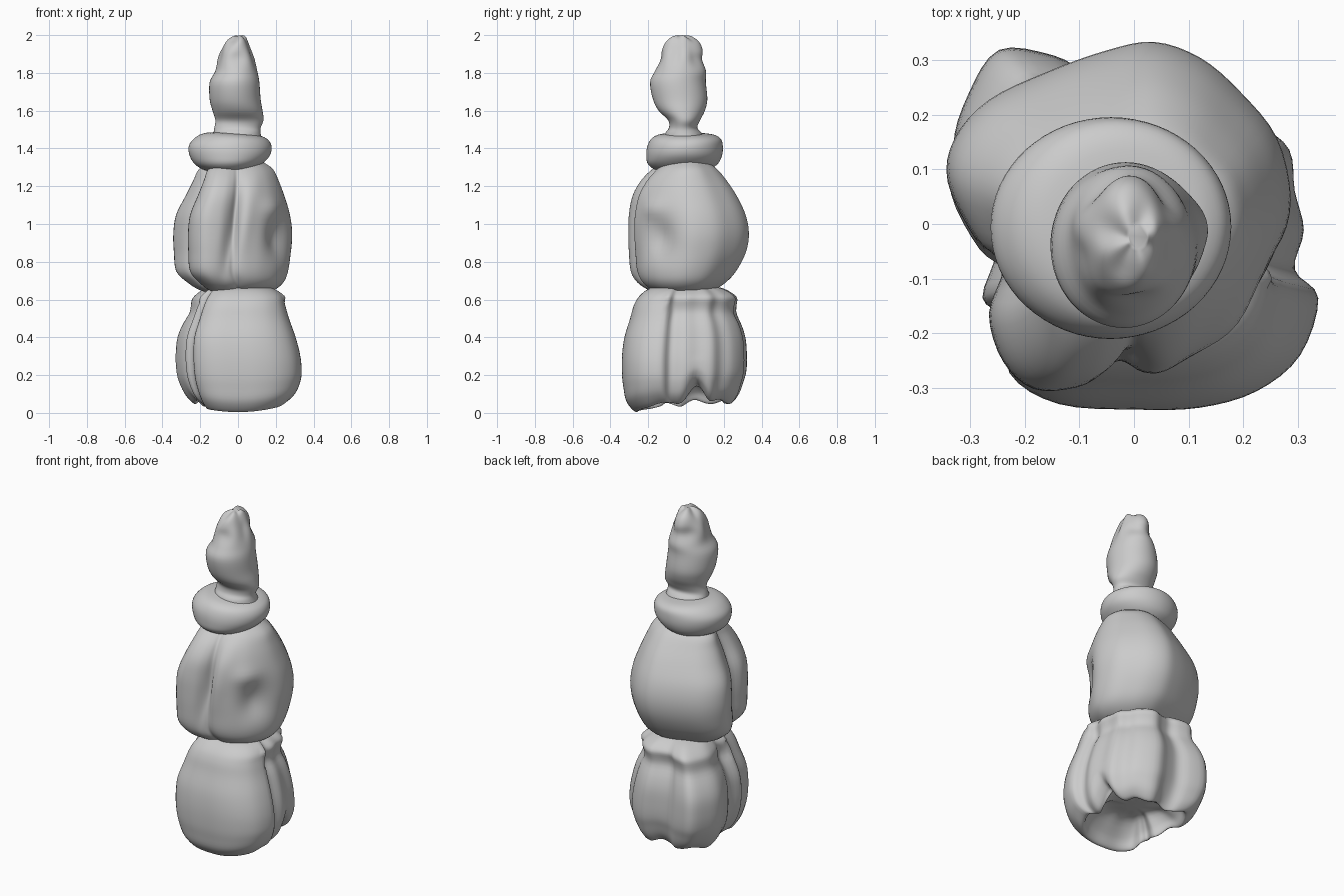
import bpy, bmesh, math
from mathutils import Vector


def catmull(pts, steps, closed):
    """Smoothly resample a list of equal-length tuples."""
    n, out = len(pts), []
    get = (lambda i: pts[i % n]) if closed else (lambda i: pts[max(0, min(n - 1, i))])
    for i in range(n if closed else n - 1):
        quad = [get(i + k) for k in (-1, 0, 1, 2)]
        for s in range(steps):
            t = s / steps
            out.append([0.5 * (2 * b + (c - a) * t + (2 * a - 5 * b + 4 * c - d) * t * t
                               + (3 * b - a - 3 * c + d) * t ** 3) for a, b, c, d in zip(*quad)])
    if not closed:
        out.append(list(pts[-1]))
    return out


def loft(name, section, rings, deform=None, zsteps=4):
    """Stretch a unit section to each ring's box (z, x0, x1, y0, y1) and skin the rings."""
    sec = catmull(section, 4, True)
    bm = bmesh.new()
    rows = []
    for z, x0, x1, y0, y1 in catmull(rings, zsteps, False):
        row = []
        for u, v in sec:
            p = Vector(((x0 + x1) / 2 + u * (x1 - x0) / 2, (y0 + y1) / 2 + v * (y1 - y0) / 2, z))
            row.append(bm.verts.new(deform(p) if deform else p))
        rows.append(row)
    n = len(sec)
    for a, b in zip(rows, rows[1:]):
        for i in range(n):
            j = (i + 1) % n
            bm.faces.new((a[i], a[j], b[j], b[i]))
    bm.faces.new(rows[0][::-1])
    bm.faces.new(rows[-1])
    bmesh.ops.recalc_face_normals(bm, faces=bm.faces)
    me = bpy.data.meshes.new(name)
    bm.to_mesh(me)
    bm.free()
    me.shade_smooth()
    ob = bpy.data.objects.new(name, me)
    bpy.context.collection.objects.link(ob)
    return ob


def bump(p, c, size, amount):
    """Offset a point away from (or toward) the axis near c."""
    d2 = sum(((p[i] - c[i]) / size[i]) ** 2 for i in range(3))
    out = Vector((p.x, p.y, 0))
    return out.normalized() * amount * math.exp(-d2) if out.length > 1e-4 else out


circle = [(math.cos(math.pi * i / 8), math.sin(math.pi * i / 8)) for i in range(16)]

# Lower skirt: folded petals around a shallow hollow underside
skirt_section = [(0, -1), (0.35, -0.99), (0.66, -0.9), (0.9, -0.7), (1, -0.38), (0.87, -0.22),
                 (0.92, 0), (0.87, 0.22), (0.84, 0.45), (0.68, 0.6), (0.54, 0.8), (0.25, 0.97),
                 (-0.02, 0.9), (-0.24, 0.87), (-0.45, 0.97), (-0.75, 1), (-0.92, 0.75),
                 (-1, 0.45), (-0.9, 0.1), (-0.77, -0.12), (-0.84, -0.38), (-0.72, -0.5),
                 (-0.69, -0.8), (-0.42, -0.97)]


def skirt_shape(p):
    low = max(0, 1 - p.z / 0.3)
    near_rim = min(1, math.hypot(p.x, p.y) / 0.22) ** 2
    back = min(1, max(0, (p.y + 0.2) / 0.15))
    lift = 0.055 * back + 0.6 * p.x ** 2 * (1 - back)
    if p.x > 0 and p.y > -0.15:
        lift += 0.09 * math.exp(-((p.y - 0.06) / 0.05) ** 2) * min(1, p.x / 0.2)
    lift += 0.012 * back * math.sin(9 * math.atan2(p.y, p.x))
    q = p + Vector((0, 0, lift * low * near_rim))
    # pinch under the gathered rim on the sides and back
    if p.y > -0.1:
        q += bump(p, (p.x, p.y, 0.53), (1, 1, 0.04), -0.012)
        q += bump(p, (p.x, p.y, 0.61), (1, 1, 0.035), 0.012)
    return q


loft("lower_skirt", skirt_section, [
    (0.15, -0.05, 0.05, -0.05, 0.05), (0.14, -0.14, 0.15, -0.14, 0.12),
    (0.07, -0.20, 0.22, -0.22, 0.20), (0.012, -0.22, 0.23, -0.25, 0.23),
    (0.01, -0.24, 0.26, -0.275, 0.25), (0.06, -0.28, 0.305, -0.315, 0.28),
    (0.13, -0.31, 0.33, -0.33, 0.30), (0.20, -0.325, 0.337, -0.338, 0.315),
    (0.30, -0.33, 0.33, -0.338, 0.318), (0.40, -0.32, 0.305, -0.325, 0.31),
    (0.50, -0.28, 0.27, -0.295, 0.28), (0.57, -0.25, 0.25, -0.275, 0.265),
    (0.62, -0.22, 0.235, -0.245, 0.25), (0.66, -0.17, 0.18, -0.19, 0.19),
    (0.68, -0.09, 0.09, -0.10, 0.09)], skirt_shape)

# Middle body: a rounded bulb with wrapped folds and a curled dent
body_section = [(0.02, -0.82), (0.14, -0.86), (0.3, -0.84), (0.53, -0.73), (0.76, -0.52),
                (0.94, -0.2), (1, 0.1), (0.92, 0.45), (0.7, 0.72), (0.47, 0.91), (0.2, 1),
                (-0.08, 0.95), (-0.42, 0.83), (-0.76, 0.67), (-0.96, 0.45), (-1, 0.2),
                (-0.84, -0.12), (-0.68, -0.28), (-0.76, -0.55), (-0.68, -0.82), (-0.5, -0.98),
                (-0.25, -0.97), (-0.08, -0.89)]


def body_shape(p):
    q = p.copy()
    if p.y < 0.04:
        q += bump(p, (0.20, -0.12, 0.93), (0.07, 0.10, 0.10), -0.05)   # curled dent
        q += bump(p, (0.17, -0.16, 1.08), (0.06, 0.1, 0.05), 0.015)    # lip over it
        fold = -0.08 + 0.2 * (p.z - 0.75)                               # slanting fold
        q += bump(p, (fold, p.y, 0.98), (0.03, 1, 0.22), -0.025)
        q += bump(p, (fold + 0.07, p.y, 1.0), (0.04, 1, 0.22), 0.01)
    return q


loft("middle_body", body_section, [
    (0.63, -0.12, 0.12, -0.12, 0.10), (0.65, -0.20, 0.19, -0.20, 0.15),
    (0.69, -0.265, 0.24, -0.26, 0.21), (0.75, -0.325, 0.265, -0.295, 0.265),
    (0.85, -0.337, 0.28, -0.305, 0.317), (0.95, -0.34, 0.287, -0.308, 0.333),
    (1.05, -0.325, 0.275, -0.305, 0.315), (1.15, -0.275, 0.245, -0.285, 0.268),
    (1.23, -0.235, 0.215, -0.24, 0.215), (1.29, -0.205, 0.185, -0.18, 0.165),
    (1.33, -0.14, 0.13, -0.12, 0.11)], body_shape)

# Collar: a thick soft ring rising to the neck
loft("collar", circle, [
    (1.31, -0.10, 0.05, -0.08, 0.06), (1.285, -0.15, 0.08, -0.15, 0.11),
    (1.315, -0.22, 0.13, -0.20, 0.165), (1.36, -0.255, 0.168, -0.210, 0.19),
    (1.41, -0.26, 0.178, -0.205, 0.195), (1.45, -0.225, 0.165, -0.185, 0.185),
    (1.472, -0.18, 0.135, -0.15, 0.15), (1.48, -0.13, 0.10, -0.10, 0.09)],
     lambda p: p + Vector((0, 0, (p.x + 0.04) * 0.6 * (1.37 - p.z))))


# Head: narrow neck, full face and a lumpy tuft at the top
def head_shape(p):
    a = math.atan2(p.y + 0.03, p.x)
    k = max(0, (p.z - 1.88) / 0.12)
    r = min(1, math.hypot(p.x, p.y + 0.03) / 0.06)
    return p + Vector((0, 0, 0.012 * k * r * math.sin(4 * a))) + bump(
        p, (p.x, p.y, 1.88), (1, 1, 0.05), 0.006 * math.sin(5 * a))


loft("head", circle, [
    (1.43, -0.14, 0.13, -0.12, 0.11), (1.48, -0.13, 0.12, -0.11, 0.085),
    (1.51, -0.125, 0.12, -0.09, 0.06), (1.55, -0.12, 0.135, -0.095, 0.075),
    (1.60, -0.135, 0.13, -0.145, 0.10), (1.66, -0.15, 0.12, -0.175, 0.113),
    (1.75, -0.15, 0.113, -0.19, 0.105), (1.81, -0.12, 0.102, -0.165, 0.105),
    (1.87, -0.105, 0.085, -0.138, 0.08), (1.92, -0.088, 0.066, -0.13, 0.085),
    (1.96, -0.065, 0.052, -0.11, 0.07), (1.985, -0.035, 0.04, -0.075, 0.035),
    (1.995, -0.01, 0.025, -0.045, 0.0)], head_shape)
